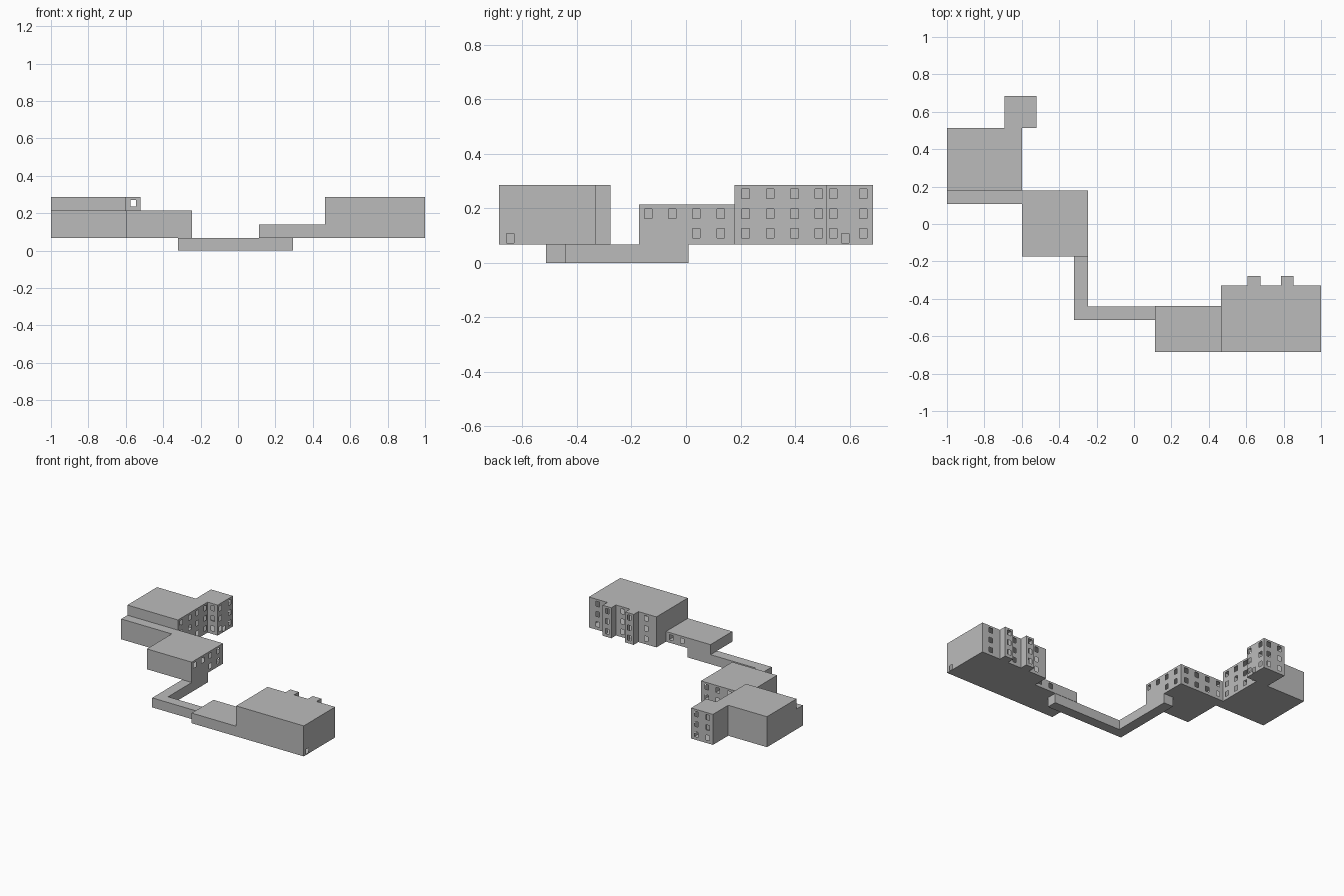
import bpy, bmesh
from mathutils import Vector

cube = bpy.data.objects.get("Cube")
if cube:
    bpy.data.objects.remove(cube, do_unlink=True)

# One plain grey for every wall and roof
GREY = (0.5, 0.5, 0.5, 1.0)
mat = bpy.data.materials.new("plain_grey")
mat.use_nodes = True
mat.diffuse_color = GREY
mat.node_tree.nodes["Principled BSDF"].inputs["Base Color"].default_value = GREY

# Storey levels shared by all the blocks
BASE, STOREY = 0.068, 0.0727
WIN_W, WIN_H = 0.028, 0.035


def level(n):
    return BASE + STOREY * n


def opening(u, z):
    """Rectangle of one window or door centred at u along the wall."""
    return (u - WIN_W / 2, u + WIN_W / 2, z - WIN_H / 2, z + WIN_H / 2)


def windows(columns, storeys):
    return [opening(u, level(n) + 0.04) for n in storeys for u in columns]


def door(u):
    return opening(u, BASE + 0.023)


def panel(bm, axis, positive, lo, hi, holes):
    """Flat wall split along its openings, leaving the openings empty."""
    ua, va = [a for a in range(3) if a != axis]
    us = sorted({lo[ua], hi[ua]} | {c for h in holes for c in h[:2]})
    vs = sorted({lo[va], hi[va]} | {c for h in holes for c in h[2:]})
    side = hi[axis] if positive else lo[axis]
    for u0, u1 in zip(us, us[1:]):
        for v0, v1 in zip(vs, vs[1:]):
            um, vm = (u0 + u1) / 2, (v0 + v1) / 2
            if any(h[0] < um < h[1] and h[2] < vm < h[3] for h in holes):
                continue
            ring = []
            for u, v in ((u0, v0), (u1, v0), (u1, v1), (u0, v1)):
                p = Vector((0, 0, 0))
                p[axis], p[ua], p[va] = side, u, v
                ring.append(bm.verts.new(p))
            face = bm.faces.new(ring)
            face.normal_update()
            if (face.normal[axis] > 0) != positive:
                face.normal_flip()


def block(name, x, y, z, holes=None, skip=()):
    """Hollow box; holes maps a side such as '+x' to its openings."""
    holes = holes or {}
    lo, hi = zip(x, y, z)
    bm = bmesh.new()
    for axis, letter in enumerate("xyz"):
        for sign in "+-":
            key = sign + letter
            if key not in skip:
                panel(bm, axis, sign == "+", lo, hi, holes.get(key, []))
    bmesh.ops.remove_doubles(bm, verts=bm.verts, dist=1e-5)
    mesh = bpy.data.meshes.new(name)
    bm.to_mesh(mesh)
    bm.free()
    mesh.materials.append(mat)
    obj = bpy.data.objects.new(name, mesh)
    bpy.context.collection.objects.link(obj)


ALL = range(3)
LOW, MID, TOP = (BASE, level(1)), (BASE, level(2)), (BASE, level(3))

# West wing: tall hall, lower strip in front of it, stair tower behind
block("west_hall", (-1, -0.6), (0.178, 0.513), TOP,
      {"+x": windows((0.218, 0.309, 0.398, 0.487), ALL)})
block("west_front_strip", (-1, -0.6), (0.108, 0.178), MID, skip=("+y",))
block("stair_tower", (-0.693, -0.52), (0.513, 0.685), TOP,
      {"+x": windows((0.54, 0.65), ALL) + [door(0.584)],
       "+y": windows((-0.56, -0.65), ALL),
       "-y": windows((-0.56,), ALL)})

# Middle block, with no lower windows above the passage
block("middle_block", (-0.6, -0.245), (-0.173, 0.18), MID,
      {"+x": windows((-0.139, -0.05), (1,))
       + windows((0.037, 0.127), (0, 1)),
       "+y": windows((-0.556, -0.467, -0.378, -0.289), (0, 1))})

# Low passage in an L shape
block("passage_north", (-0.32, -0.245), (-0.44, 0.01), (0, BASE), skip=("-y",))
block("passage_corner", (-0.32, -0.245), (-0.513, -0.44), (0, BASE),
      skip=("+x", "+y"))
block("passage_east", (-0.245, 0.295), (-0.513, -0.44), (0, BASE), skip=("-x",))

# East wing: single storey block, tall block and two window bays
block("east_low_block", (0.113, 0.465), (-0.685, -0.438), LOW,
      {"+y": windows((0.335, 0.424), (0,))})
bays = {"inner": (0.608, 0.675), "outer": (0.785, 0.853)}
block("east_hall", (0.465, 1), (-0.685, -0.33), TOP,
      {"+x": [door(-0.645)],
       "+y": windows((0.545, 0.73, 0.93), ALL)
       + [(*span, *TOP) for span in bays.values()]})
for label, span in bays.items():
    block(f"{label}_bay", span, (-0.33, -0.277), TOP,
          {"+y": windows((sum(span) / 2,), ALL)}, skip=("-y",))
